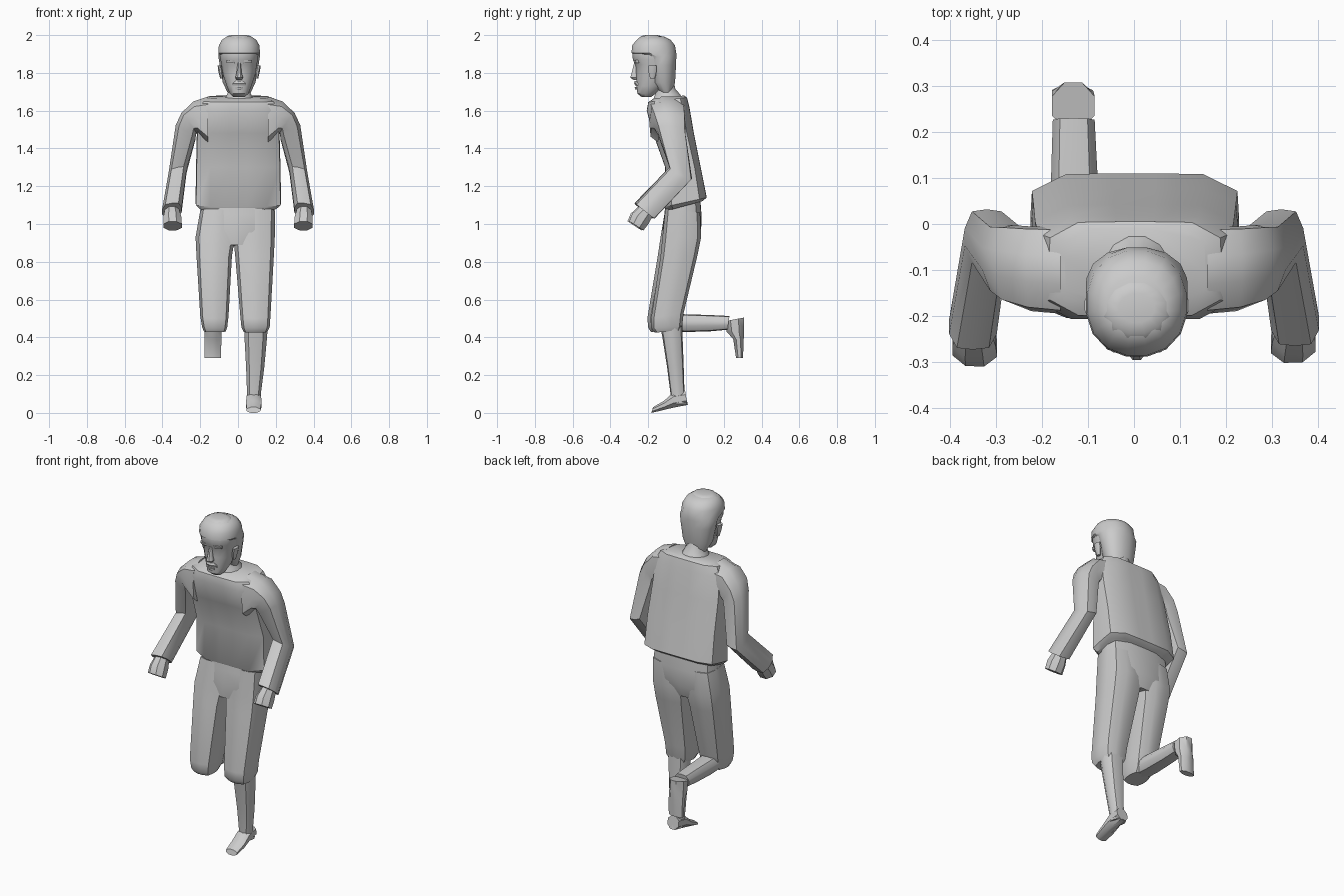
import bpy, bmesh, math
from mathutils import Vector as V


def loft(name, rings, sides=10, power=2.0, angle=40):
    """Skin through superellipse rings given as (centre, half width vector, half depth vector)."""
    bm = bmesh.new()
    loops = []
    for c, u, v in rings:
        loop = []
        for i in range(sides):
            a = 2 * math.pi * (i + 0.5) / sides
            co, si = math.cos(a), math.sin(a)
            k = (abs(co) ** power + abs(si) ** power) ** (-1 / power)
            loop.append(bm.verts.new(c + u * co * k + v * si * k))
        loops.append(loop)
    for a, b in zip(loops, loops[1:]):
        for i in range(sides):
            j = (i + 1) % sides
            bm.faces.new((a[i], a[j], b[j], b[i]))
    bm.faces.new(loops[0])
    bm.faces.new(loops[-1])
    bmesh.ops.recalc_face_normals(bm, faces=bm.faces)
    me = bpy.data.meshes.new(name)
    bm.to_mesh(me)
    bm.free()
    ob = bpy.data.objects.new(name, me)
    bpy.context.collection.objects.link(ob)
    bpy.ops.object.select_all(action='DESELECT')
    ob.select_set(True)
    bpy.context.view_layer.objects.active = ob
    bpy.ops.object.shade_smooth_by_angle(angle=math.radians(angle))
    return ob


def ring(x0, x1, yf, zf, yb, zb):
    """Ring from an x range, a front (y, z) point and a back (y, z) point."""
    return (V(((x0 + x1) / 2, (yf + yb) / 2, (zf + zb) / 2)),
            V(((x1 - x0) / 2, 0, 0)), V((0, (yb - yf) / 2, (zb - zf) / 2)))


def level(z, hw, yf, yb, cx=0.006):
    return ring(cx - hw, cx + hw, yf, z, yb, z)


def span(p, q, dy, dz, s, oy):
    """Ring between an inner and outer point, mirrored by s and moved by oy."""
    p, q = V((p[0] * s, p[1] + oy, p[2])), V((q[0] * s, q[1] + oy, q[2]))
    return ((p + q) / 2, (q - p) / 2, V((0, dy, dz)))


# shirt body
loft("shirt", [
    ring(-.205, .205, -.10, 1.07, .085, 1.12),
    ring(-.225, .228, -.115, 1.09, .11, 1.14),
    ring(-.222, .225, -.11, 1.30, .078, 1.30),
    ring(-.218, .22, -.175, 1.48, .042, 1.48),
    ring(-.21, .215, -.208, 1.60, .018, 1.62),
    ring(-.185, .19, -.20, 1.645, .005, 1.67),
    ring(-.15, .155, -.17, 1.665, -.01, 1.68)], 16, 6)

# sleeves with forearms, and fists
for s, side, oy in ((1, "right", 0), (-1, "left", -.008)):
    loft(side + "_arm", [
        span((.16, -.10, 1.42), (.16, -.10, 1.675), .095, 0, s, 0),
        span((.21, -.10, 1.48), (.235, -.095, 1.65), .092, 0, s, 0),
        span((.222, -.09, 1.48), (.30, -.085, 1.585), .085, -.01, s, 0),
        span((.225, -.08, 1.45), (.33, -.075, 1.52), .075, -.01, s, 0),
        span((.272, -.028, 1.28), (.368, -.028, 1.26), .06, -.03, s, 0),
        span((.298, -.215, 1.075), (.402, -.215, 1.065), .05, -.04, s, oy)], 10, 3.5)
    loft(side + "_fist", [
        span((.315, -.20, 1.08), (.385, -.20, 1.08), .03, -.025, s, oy),
        span((.30, -.24, 1.03), (.395, -.24, 1.03), .045, -.025, s, oy),
        span((.297, -.265, .99), (.395, -.262, .99), .038, -.024, s, oy)], 8, 4)

# shorts: hips and two legs
loft("shorts_hips", [
    ring(-.195, .19, -.105, 1.14, .075, 1.14),
    ring(-.20, .195, -.115, 1.05, .082, 1.05),
    ring(-.215, .19, -.125, .97, .08, .95),
    ring(-.16, .12, -.12, .89, .055, .88)], 14, 3.5)
loft("left_shorts_leg", [
    ring(-.20, -.005, -.11, 1.08, .075, 1.06),
    ring(-.225, -.015, -.135, .93, .078, .93),
    ring(-.22, -.032, -.15, .83, .055, .83),
    ring(-.20, -.05, -.205, .50, -.015, .53),
    ring(-.19, -.057, -.20, .45, -.035, .46),
    ring(-.18, -.065, -.185, .428, -.06, .435)], 12, 3.5)
loft("right_shorts_leg", [
    ring(-.01, .195, -.11, 1.08, .075, 1.06),
    ring(-.025, .195, -.125, .93, .08, .93),
    ring(-.015, .19, -.135, .83, .06, .83),
    ring(.012, .172, -.185, .50, -.012, .53),
    ring(.018, .168, -.185, .45, -.02, .46),
    ring(.03, .155, -.165, .425, -.03, .435)], 12, 3.5)

# standing lower leg and foot
loft("right_lower_leg", [
    ring(.03, .16, -.14, .48, -.02, .48),
    ring(.033, .155, -.125, .40, -.018, .40),
    ring(.042, .14, -.10, .24, -.012, .24),
    ring(.047, .122, -.082, .10, -.008, .11),
    ring(.047, .122, -.08, .05, .01, .045)], 10, 2.6)
loft("right_foot", [
    ring(.048, .12, .008, .042, -.005, .12),
    ring(.044, .123, -.07, .027, -.065, .11),
    ring(.043, .124, -.12, .015, -.115, .065),
    ring(.046, .118, -.183, .0, -.175, .03)], 8, 5)

# raised lower leg and hanging foot
loft("left_lower_leg", [
    ring(-.185, -.07, -.12, .435, -.12, .525),
    ring(-.183, -.073, 0, .428, 0, .522),
    ring(-.18, -.08, .13, .432, .13, .518),
    ring(-.177, -.085, .22, .44, .23, .513)], 10, 3)
loft("left_foot", [
    ring(-.178, -.086, .205, .485, .308, .505),
    ring(-.178, -.086, .215, .43, .308, .43),
    ring(-.178, -.088, .25, .39, .305, .38),
    ring(-.178, -.09, .265, .29, .302, .29)], 8, 5)

# neck and collar
loft("neck", [
    level(1.65, .085, -.18, -.01), level(1.688, .065, -.165, -.03),
    level(1.715, .052, -.155, -.055), level(1.80, .052, -.16, -.07)], 12)

# head
loft("head", [
    level(1.672, .03, -.235, -.185), level(1.69, .05, -.258, -.16),
    level(1.73, .066, -.264, -.11), level(1.79, .086, -.264, -.08),
    level(1.845, .095, -.268, -.07), level(1.87, .10, -.283, -.065),
    level(1.92, .106, -.286, -.06), level(1.97, .088, -.262, -.08)], 16, 2.2)

# hair: back of the head, then over the brow to the crown
loft("hair", [
    level(1.695, .062, -.135, -.075), level(1.75, .088, -.19, -.057),
    level(1.84, .104, -.205, -.052), level(1.885, .111, -.22, -.05),
    level(1.905, .112, -.29, -.05), level(1.945, .109, -.287, -.057),
    level(1.975, .092, -.262, -.08), level(1.993, .065, -.24, -.115)], 16, 2.2)
loft("crown_patch", [
    level(1.985, .074, -.25, -.12), level(1.995, .065, -.24, -.128),
    level(2.0, .04, -.215, -.15)], 12)

# face details
loft("nose", [
    level(1.855, .008, -.274, -.25), level(1.80, .014, -.288, -.25),
    level(1.775, .021, -.296, -.25), level(1.763, .014, -.278, -.25)], 8, 3)
loft("moustache", [
    level(1.757, .02, -.272, -.24), level(1.745, .034, -.275, -.24),
    level(1.733, .036, -.268, -.24)], 8, 4)
loft("lower_lip", [
    level(1.725, .02, -.272, -.24), level(1.712, .018, -.27, -.24)], 8, 4)
for s, side in ((1, "right"), (-1, "left")):
    loft(side + "_eyebrow", [
        level(1.868, .028, -.279, -.24, .006 + s * .04),
        level(1.853, .026, -.275, -.24, .006 + s * .04)], 8, 4)
    loft(side + "_ear", [
        level(1.77, .008, -.19, -.165, .006 + s * .093),
        level(1.81, .012, -.20, -.155, .006 + s * .099),
        level(1.84, .010, -.20, -.155, .006 + s * .104)], 8, 3)
